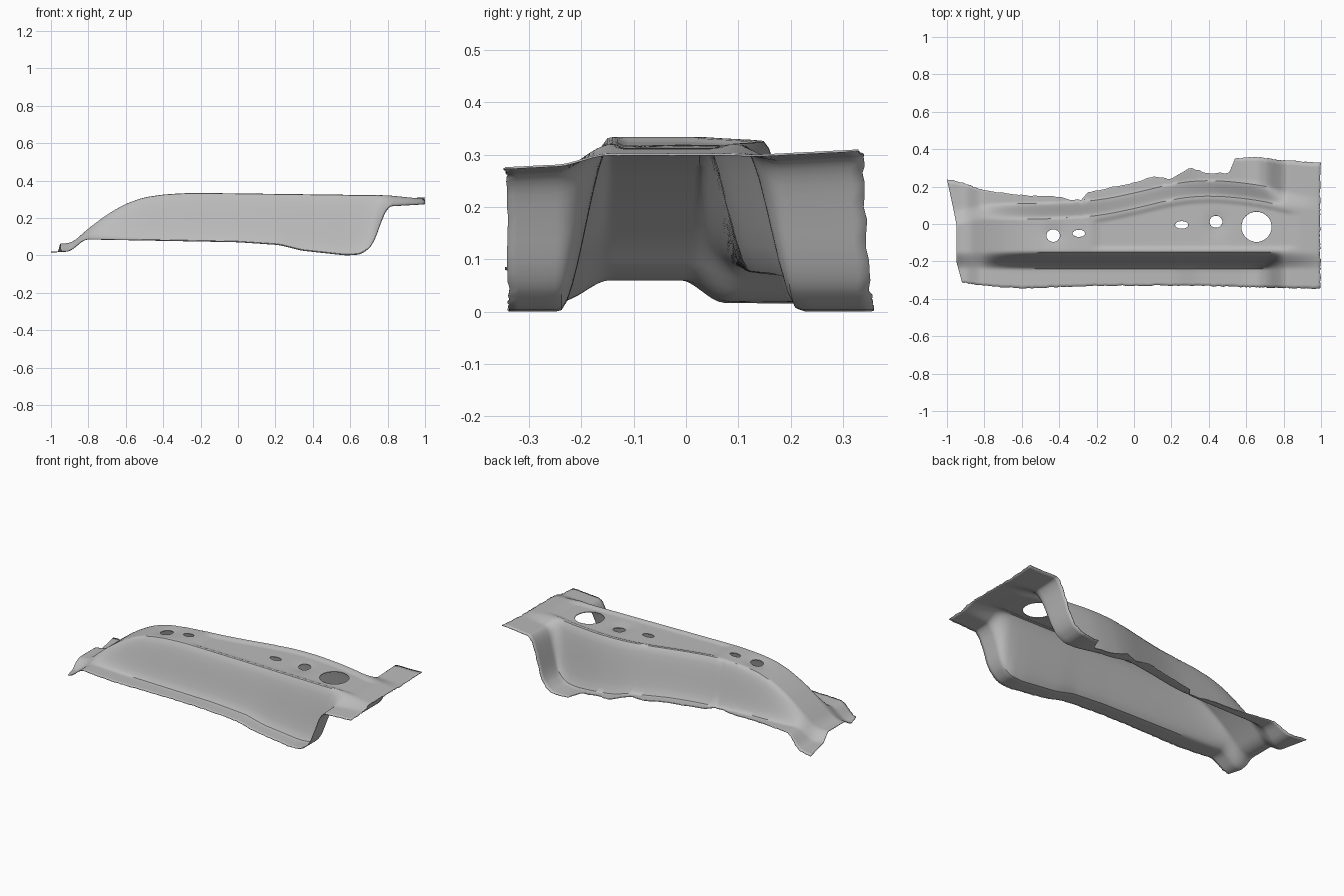
import bpy, bmesh, math, random
from mathutils import Vector

cube = bpy.data.objects.get("Cube")
if cube:
    bpy.data.objects.remove(cube)
random.seed(4)


def linear(points, x):
    """Piecewise linear curve through (x, value) points."""
    if x <= points[0][0]:
        return points[0][1]
    for (xa, va), (xb, vb) in zip(points, points[1:]):
        if x <= xb:
            return va + (vb - va) * (x - xa) / (xb - xa)
    return points[-1][1]


def rounded(points, x, radius=0.03):
    """The same curve with softened corners."""
    steps = (-1, -0.5, 0, 0.5, 1)
    return sum(linear(points, x + radius * s) for s in steps) / len(steps)


def smoothstep(low, high, value):
    t = min(1, max(0, (value - low) / (high - low)))
    return t * t * (3 - 2 * t)


# Lengthwise curves of the pressing
crown_height = [(-1, .065), (-.89, .065), (-.85, .1), (-.8, .145), (-.7, .22), (-.6, .277),
                (-.5, .312), (-.4, .327), (-.25, .335), (0, .332), (.8, .322), (1, .302)]
flange_height = [(-1, .02), (-.9, .025), (-.82, .09), (0, .075), (.22, .06), (.34, .03),
                 (.58, .004), (.66, .01), (.72, .06), (.765, .2), (.8, .283), (1, .295)]
ridge_line = [(-1, -.02), (-.85, .03), (-.4, .038), (-.2, .05), (0, .09), (.2, .14),
              (.36, .16), (.5, .155), (.7, .13), (.85, .09), (1, .08)]
back_edge = [(-1, .24), (-.95, .23), (-.8, .18), (-.6, .155), (-.4, .145), (-.35, .13),
             (-.28, .13), (-.25, .17), (0, .22), (.1, .255), (.2, .24), (.3, .3), (.4, .27),
             (.51, .275), (.54, .35), (.65, .36), (.78, .34), (1, .33)]
front_edge = [(-1, -.31), (-.8, -.33), (-.6, -.345), (-.2, -.33), (.3, -.33), (1, -.347)]
left_end = [(-.31, .08), (-.2, .05), (0, .05), (.1, .03), (.24, 0)]

# Holes: x, y, half length, half width
holes = [(.655, -.015, .08, .08), (.438, .012, .034, .032), (.255, -.005, .035, .02),
         (-.432, -.062, .036, .033), (-.295, -.05, .033, .019)]
dimples = [(.44, -.01), (-.43, -.055)]


def height(x, y):
    low = rounded(flange_height, x, 0.02) + 0.05 * y * smoothstep(.7, .82, x)
    high = rounded(crown_height, x)
    ridge = rounded(ridge_line, x, 0.08)
    crown = smoothstep(-.245, -.145, y) * (1 - smoothstep(ridge - .01, ridge + .08, y))
    z = low + (high - low) * crown
    # Shallow recess in the crown, and dimples around two holes
    panel = smoothstep(-.14, -.115, y) * (1 - smoothstep(ridge - .05, ridge - .02, y))
    z -= .009 * panel * smoothstep(-.23, -.18, x) * (1 - smoothstep(.8, .9, x))
    for cx, cy in dimples:
        z -= .01 * math.exp(-((x - cx) ** 2 + (y - cy) ** 2) / .003)
    return z


def spread(start, end, count):
    return [start + (end - start) * i / count for i in range(count)]


# Pressed sheet as a lofted grid of cross-sections
bm = bmesh.new()
stations = (spread(-1, -.75, 22) + spread(-.75, .48, 66) + spread(.48, .62, 14)
            + spread(.62, .84, 26) + spread(.84, 1, 8) + [1])
rows = []
for station in stations:
    ridge = rounded(ridge_line, station, 0.08)
    front = linear(front_edge, station) + random.uniform(-.003, .003)
    back = linear(back_edge, station) + random.uniform(-.003, .003)
    foot = min(ridge + .085, back - .03)
    across = (spread(front, -.25, 5) + spread(-.25, -.11, 14) + spread(-.11, ridge - .06, 8)
              + spread(ridge - .06, foot, 14) + spread(foot, back, 6) + [back])
    row = []
    for y in across:
        x = station + linear(left_end, y) * max(0, 1 - (station + 1) / .15)
        if station == 1:
            x -= random.uniform(0, .008)
        row.append(bm.verts.new((x, y, height(x, y))))
    rows.append(row)
for low_row, high_row in zip(rows, rows[1:]):
    for i in range(len(low_row) - 1):
        bm.faces.new((low_row[i], high_row[i], high_row[i + 1], low_row[i + 1]))

# Cut each hole along the sides of a polygon, then drop the inside
for cx, cy, rx, ry in holes:
    def inside(face, limit):
        c = face.calc_center_median()
        return math.hypot((c.x - cx) / rx, (c.y - cy) / ry) < limit

    sides = 20
    for i in range(sides):
        angle = math.tau * i / sides
        normal = Vector((math.cos(angle) / rx, math.sin(angle) / ry, 0))
        point = Vector((cx + rx * math.cos(angle), cy + ry * math.sin(angle), 0))
        near = [f for f in bm.faces if inside(f, 1.6)]
        geom = set(near)
        for f in near:
            geom.update(f.edges)
            geom.update(f.verts)
        bmesh.ops.bisect_plane(bm, geom=list(geom), dist=1e-5, plane_co=point,
                               plane_no=normal.normalized())

    def enclosed(face):
        c = face.calc_center_median()
        return all((c.x - cx) / rx * math.cos(math.tau * i / sides)
                   + (c.y - cy) / ry * math.sin(math.tau * i / sides) < 1 for i in range(sides))

    bmesh.ops.delete(bm, geom=[f for f in bm.faces if enclosed(f)], context='FACES')

# Rest the sheet on the ground
lowest = min(v.co.z for v in bm.verts)
bmesh.ops.translate(bm, verts=bm.verts, vec=(0, 0, .004 - lowest))
mesh = bpy.data.meshes.new("pressed_panel")
bm.to_mesh(mesh)
bm.free()
panel = bpy.data.objects.new("pressed_panel", mesh)
bpy.context.collection.objects.link(panel)

# Bare grey sheet metal
grey = bpy.data.materials.new("sheet_grey")
grey.use_nodes = True
colour = (.5, .5, .5, 1)
grey.diffuse_color = colour
grey.node_tree.nodes["Principled BSDF"].inputs["Base Color"].default_value = colour
mesh.materials.append(grey)

# Thin sheet thickness and smooth shading
sheet = panel.modifiers.new("sheet_thickness", 'SOLIDIFY')
sheet.thickness = .004
sheet.offset = -1
bpy.context.view_layer.objects.active = panel
panel.select_set(True)
bpy.ops.object.shade_smooth_by_angle(angle=math.radians(40))
